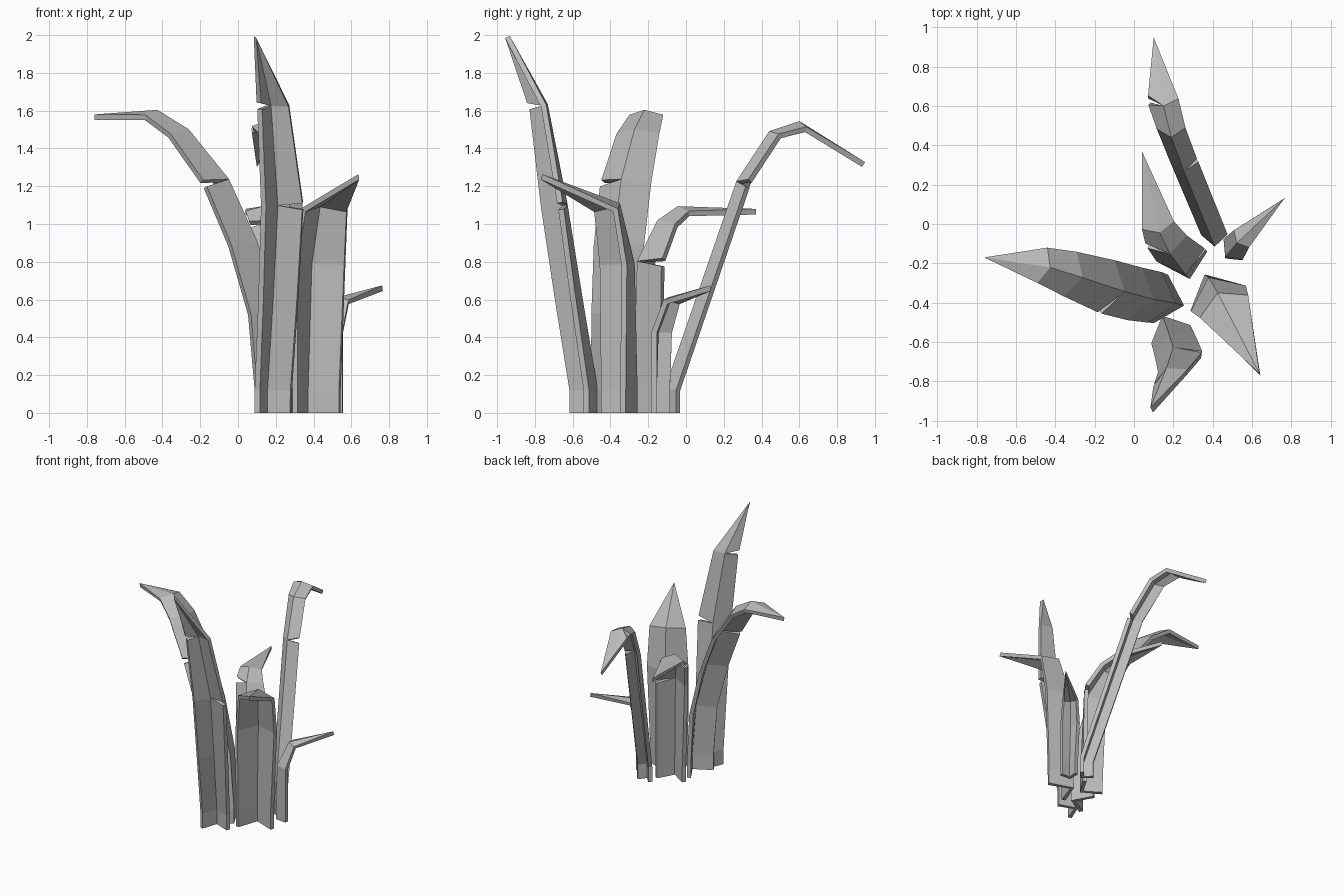
import bpy
import bmesh
from math import radians, cos, sin, atan2
from mathutils import Vector

cube = bpy.data.objects.get("Cube")
if cube:
    bpy.data.objects.remove(cube, do_unlink=True)

# One plain grey for every leaf
grey = bpy.data.materials.new("leaf_grey")
grey.use_nodes = True
colour = (0.5, 0.5, 0.5, 1)
grey.diffuse_color = colour
grey.node_tree.nodes["Principled BSDF"].inputs["Base Color"].default_value = colour

THICKNESS = 0.03
GAP = 0.018


def leaf(name, azimuth, ridge, notches=()):
    """Folded leaf: ridge holds (x, y, z, wing length) and ends in a point.
    notches holds (station, side) pairs where a wing is torn to the ridge."""
    bm = bmesh.new()
    points = [Vector(p[:3]) for p in ridge]
    last = len(points) - 1
    out = Vector((cos(radians(azimuth)), sin(radians(azimuth)), 0))
    across = Vector((-out.y, out.x, 0))
    spine = [bm.verts.new(p) for p in points]
    edges = {1: [], -1: []}

    # Wing edge vertices: a (below, above) pair per station
    for i in range(last):
        along = (points[i + 1] - points[max(i - 1, 0)]).normalized()
        tilt = 0.4 * atan2(along.dot(out), along.z) if i > 1 else 0
        fall = out * cos(tilt) - Vector((0, 0, sin(tilt)))
        spread = radians(45 + 20 * max(i - 1, 0) / (last - 1))
        size = ridge[i][3]
        for side in (1, -1):
            p = points[i] + fall * size * cos(spread) + across * side * size * sin(spread)
            if (i, side) in notches:
                pair = (bm.verts.new(p - along * GAP), bm.verts.new(p + along * GAP))
            else:
                v = bm.verts.new(p)
                pair = (v, v)
            edges[side].append(pair)

    # Two wings meeting at the ridge, closing at the tip
    for side in (1, -1):
        for i in range(last):
            ring = [spine[i], edges[side][i][1]]
            if i + 1 < last:
                ring.append(edges[side][i + 1][0])
            ring.append(spine[i + 1])
            bm.faces.new(ring if side == 1 else ring[::-1])

    mesh = bpy.data.meshes.new(name)
    bm.to_mesh(mesh)
    bm.free()
    mesh.materials.append(grey)
    obj = bpy.data.objects.new(name, mesh)
    bpy.context.collection.objects.link(obj)
    solid = obj.modifiers.new("thickness", 'SOLIDIFY')
    solid.thickness = THICKNESS
    solid.offset = 0
    return obj


# Wide leaf arching to the right
leaf("wide_arching_leaf", 164, [
    (.24, -.41, 0, .165), (.24, -.41, .12, .165), (.2, -.4, .53, .165),
    (.09, -.38, .9, .165), (-.06, -.34, 1.23, .16), (-.27, -.27, 1.49, .13),
    (-.43, -.22, 1.59, .1), (-.76, -.17, 1.565, 0)], [(4, 1)])

# Tallest leaf leaning forward
leaf("tall_front_leaf", -65, [
    (.15, -.48, 0, .14), (.15, -.48, .12, .14), (.18, -.56, .6, .14),
    (.205, -.64, 1.1, .14), (.17, -.745, 1.63, .1), (.09, -.945, 1.99, 0)],
    [(3, 1), (4, -1)])

# Broad leaf folding forward at the top
leaf("broad_front_leaf", -65, [
    (.365, -.27, 0, .185), (.365, -.27, .12, .185), (.385, -.285, .79, .185),
    (.43, -.36, 1.1, .15), (.64, -.765, 1.25, 0)])

# Short leaf on the left
leaf("short_side_leaf", 42, [
    (.475, -.165, 0, .08), (.475, -.165, .12, .08), (.475, -.155, .43, .08),
    (.53, -.09, .6, .06), (.765, .13, .66, 0)])

# Slender leaf arching to the back
leaf("slender_back_leaf", 92, [
    (.41, -.1, 0, .08), (.41, -.1, .12, .08), (.255, .28, 1.22, .08),
    (.19, .45, 1.48, .08), (.15, .6, 1.53, .085), (.1, .94, 1.315, 0)],
    [(2, -1), (4, 1)])

# Middle leaf bending to the back
leaf("middle_back_leaf", 104, [
    (.28, -.265, 0, .155), (.28, -.265, .12, .155), (.26, -.245, .8, .155),
    (.18, -.14, 1.01, .12), (.13, -.04, 1.08, .09), (.04, .37, 1.065, 0)],
    [(2, -1), (3, 1)])
